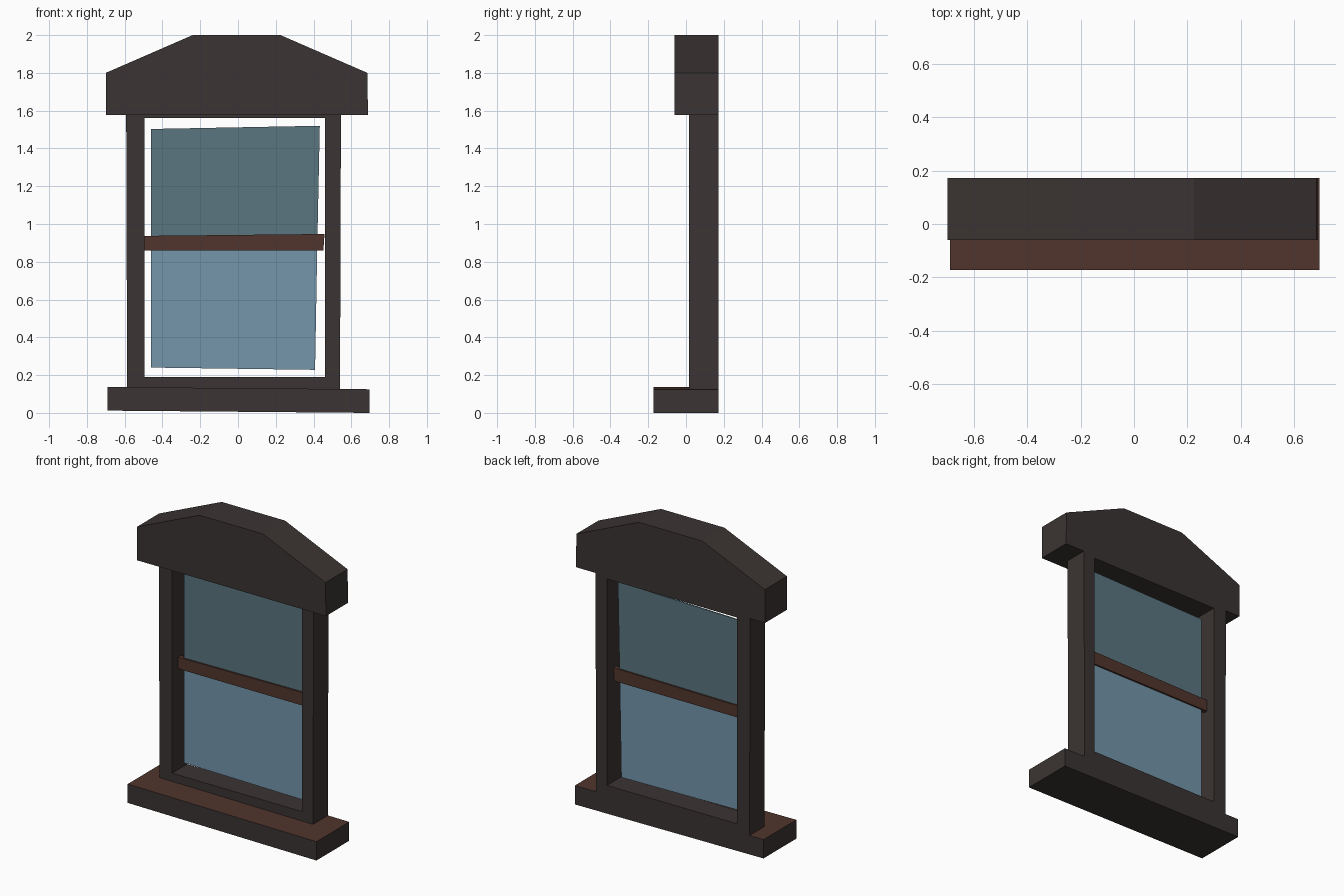
import bpy
import bmesh

cube = bpy.data.objects.get("Cube")
if cube:
    bpy.data.objects.remove(cube, do_unlink=True)


def srgb(hex_code):
    """Linear colour from a hex code."""
    vals = [int(hex_code[i:i + 2], 16) / 255 for i in range(0, 6, 2)]
    return [((v + 0.055) / 1.055) ** 2.4 for v in vals] + [1.0]


def material(name, hex_code):
    mat = bpy.data.materials.new(name)
    mat.use_nodes = True
    mat.diffuse_color = srgb(hex_code)
    mat.node_tree.nodes["Principled BSDF"].inputs["Base Color"].default_value = srgb(hex_code)
    return mat


dark_wood = material("dark wood", "3b3433")
brown_wood = material("brown wood", "51352d")
upper_glass = material("upper glass", "5a7680")
lower_glass = material("lower glass", "7396ab")


def prism(name, outline, front, back, mat, top_mat=None):
    """Extrude an x-z outline (counter-clockwise from the front) along y."""
    bm = bmesh.new()
    face = bm.faces.new([bm.verts.new((x, front, z)) for x, z in outline])
    moved = bmesh.ops.extrude_face_region(bm, geom=[face])["geom"]
    bmesh.ops.translate(bm, vec=(0, back - front, 0),
                        verts=[v for v in moved if isinstance(v, bmesh.types.BMVert)])
    bmesh.ops.recalc_face_normals(bm, faces=bm.faces)
    mesh = bpy.data.meshes.new(name)
    mesh.materials.append(mat)
    if top_mat:
        mesh.materials.append(top_mat)
        for f in bm.faces:
            f.material_index = int(f.normal.z > 0.9)
    bm.to_mesh(mesh)
    bm.free()
    obj = bpy.data.objects.new(name, mesh)
    bpy.context.collection.objects.link(obj)
    return obj


FRONT, BACK = 0.015, 0.172

# Sill with a brown top, and the faceted header
prism("sill", [(-0.69, 0.012), (0.697, 0), (0.697, 0.125), (-0.69, 0.137)],
      -0.172, BACK, dark_wood, brown_wood)
prism("header", [(-0.70, 1.578), (0.688, 1.578), (0.685, 1.80),
                 (0.225, 2.0), (-0.24, 2.0), (-0.70, 1.80)], -0.06, BACK, dark_wood)

# Frame: two posts and two rails
prism("right_post", [(-0.587, 0.12), (-0.495, 0.12), (-0.495, 1.60), (-0.592, 1.60)],
      FRONT, BACK, dark_wood)
prism("left_post", [(0.46, 0.11), (0.54, 0.11), (0.545, 1.60), (0.46, 1.60)],
      FRONT, BACK, dark_wood)
prism("bottom_rail", [(-0.495, 0.12), (0.46, 0.12), (0.46, 0.19), (-0.495, 0.19)],
      FRONT, BACK, dark_wood)
prism("top_rail", [(-0.495, 1.56), (0.46, 1.56), (0.46, 1.60), (-0.495, 1.60)],
      FRONT, BACK, dark_wood)

# Slightly crooked panes with the crossbar between them
prism("upper_pane", [(-0.46, 0.90), (0.42, 0.90), (0.433, 1.52), (-0.46, 1.503)],
      0.088, 0.096, upper_glass)
prism("lower_pane", [(-0.46, 0.24), (0.408, 0.228), (0.42, 0.90), (-0.46, 0.90)],
      0.088, 0.096, lower_glass)
prism("crossbar", [(-0.495, 0.86), (0.452, 0.86), (0.458, 0.947), (-0.495, 0.937)],
      0.077, 0.107, brown_wood)
